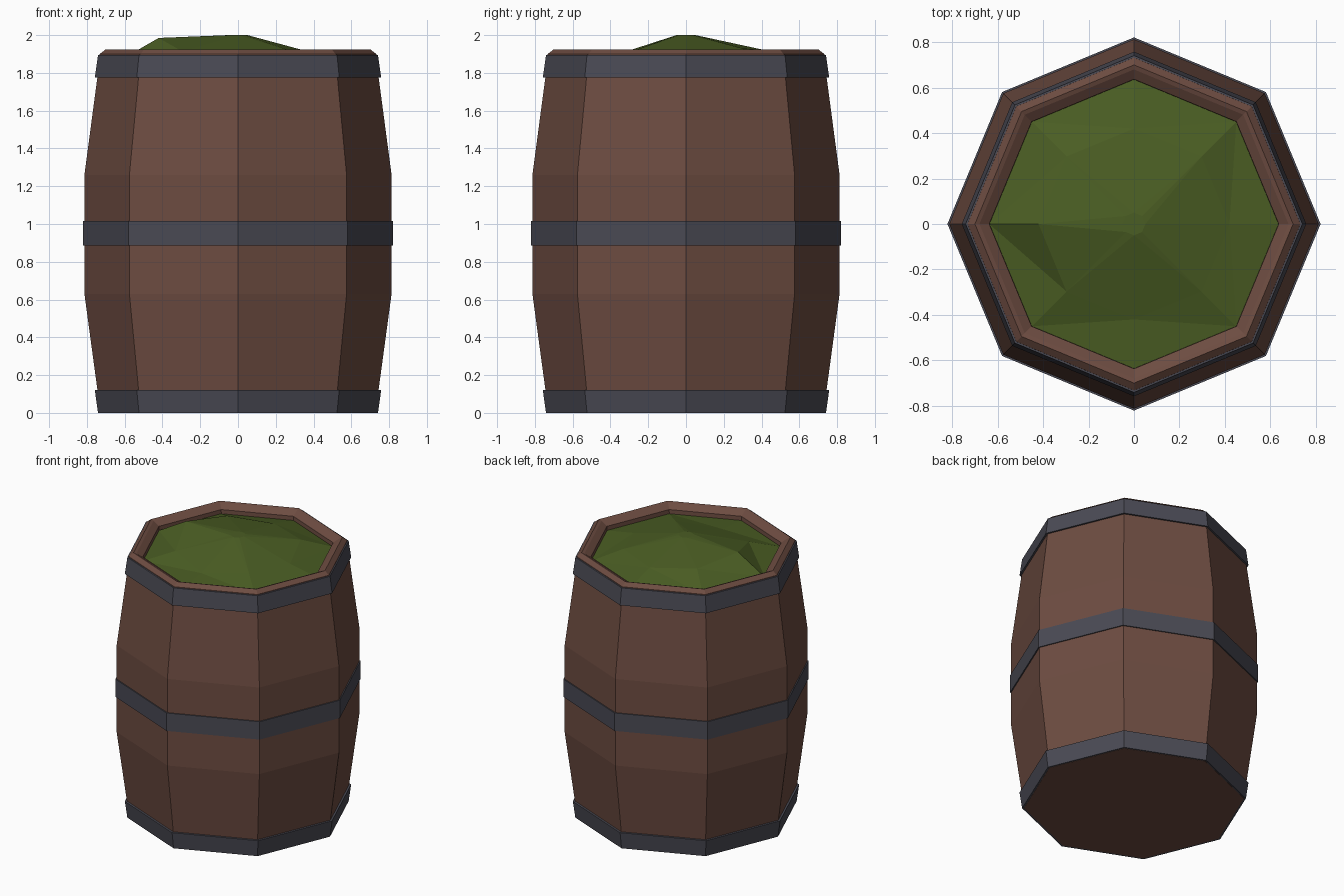
import bpy, bmesh, math

if "Cube" in bpy.data.objects:
    bpy.data.objects.remove(bpy.data.objects["Cube"])

SIDES = 8


def material(name, hex_code):
    def lin(c):
        return c / 12.92 if c <= 0.04045 else ((c + 0.055) / 1.055) ** 2.4
    m = bpy.data.materials.new(name)
    rgb = [lin(int(hex_code[i:i + 2], 16) / 255) for i in (0, 2, 4)]
    m.diffuse_color = (*rgb, 1)
    m.use_nodes = True
    m.node_tree.nodes["Principled BSDF"].inputs["Base Color"].default_value = m.diffuse_color
    return m


wood = material("brown wood", "6D4C41")
iron = material("dark iron", "4A4A54")
moss = material("moss green", "4A5D23")


def make_object(name, bm, mat):
    bmesh.ops.recalc_face_normals(bm, faces=bm.faces)
    mesh = bpy.data.meshes.new(name)
    bm.to_mesh(mesh)
    bm.free()
    mesh.materials.append(mat)
    obj = bpy.data.objects.new(name, mesh)
    bpy.context.collection.objects.link(obj)
    return obj


def ring(bm, r, heights):
    """One octagonal loop, corners on the axes; heights is a value or one per corner."""
    if not isinstance(heights, (list, tuple)):
        heights = [heights] * SIDES
    return [bm.verts.new((r * math.cos(math.tau * i / SIDES),
                          r * math.sin(math.tau * i / SIDES), h))
            for i, h in enumerate(heights)]


def bridge(bm, a, b):
    for i in range(SIDES):
        j = (i + 1) % SIDES
        bm.faces.new((a[i], a[j], b[j], b[i]))


def lathe(name, profile, mat, closed=False, caps=True):
    bm = bmesh.new()
    rings = [ring(bm, r, z) for r, z in profile]
    for a, b in zip(rings, rings[1:]):
        bridge(bm, a, b)
    if closed:
        bridge(bm, rings[-1], rings[0])
    elif caps:
        bm.faces.new(rings[0])
        bm.faces.new(rings[-1])
    return make_object(name, bm, mat)


# Barrel body: bulging staves, bevelled rim and recessed top
lathe("barrel_body", [(0.728, 0), (0.744, 0.12), (0.813, 0.63), (0.813, 1.26),
                      (0.744, 1.78), (0.732, 1.90), (0.70, 1.925),
                      (0.68, 1.918), (0.637, 1.89), (0.635, 1.84)], wood)

# Iron hoops, closed loops wrapped around the staves
lathe("bottom_hoop", [(0.72, 0.002), (0.741, 0), (0.758, 0.12), (0.735, 0.122)],
      iron, closed=True)
lathe("middle_hoop", [(0.80, 0.885), (0.821, 0.885), (0.821, 1.015), (0.80, 1.015)],
      iron, closed=True)
lathe("top_hoop", [(0.735, 1.775), (0.758, 1.775), (0.741, 1.895), (0.72, 1.897)],
      iron, closed=True)

# Uneven moss mound filling the top
bm = bmesh.new()
outer = ring(bm, 0.637, 1.86)
middle = ring(bm, 0.42, [1.90, 1.93, 1.92, 1.945, 1.985, 1.915, 1.88, 1.91])
crown = ring(bm, 0.05, 2.0)
bridge(bm, outer, middle)
bridge(bm, middle, crown)
bm.faces.new(crown)
bmesh.ops.triangulate(bm, faces=[f for f in bm.faces if len(f.verts) == 4])
bm.normal_update()
if sum(f.normal.z for f in bm.faces) < 0:
    bmesh.ops.reverse_faces(bm, faces=bm.faces)
make_object("moss_mound", bm, moss)
